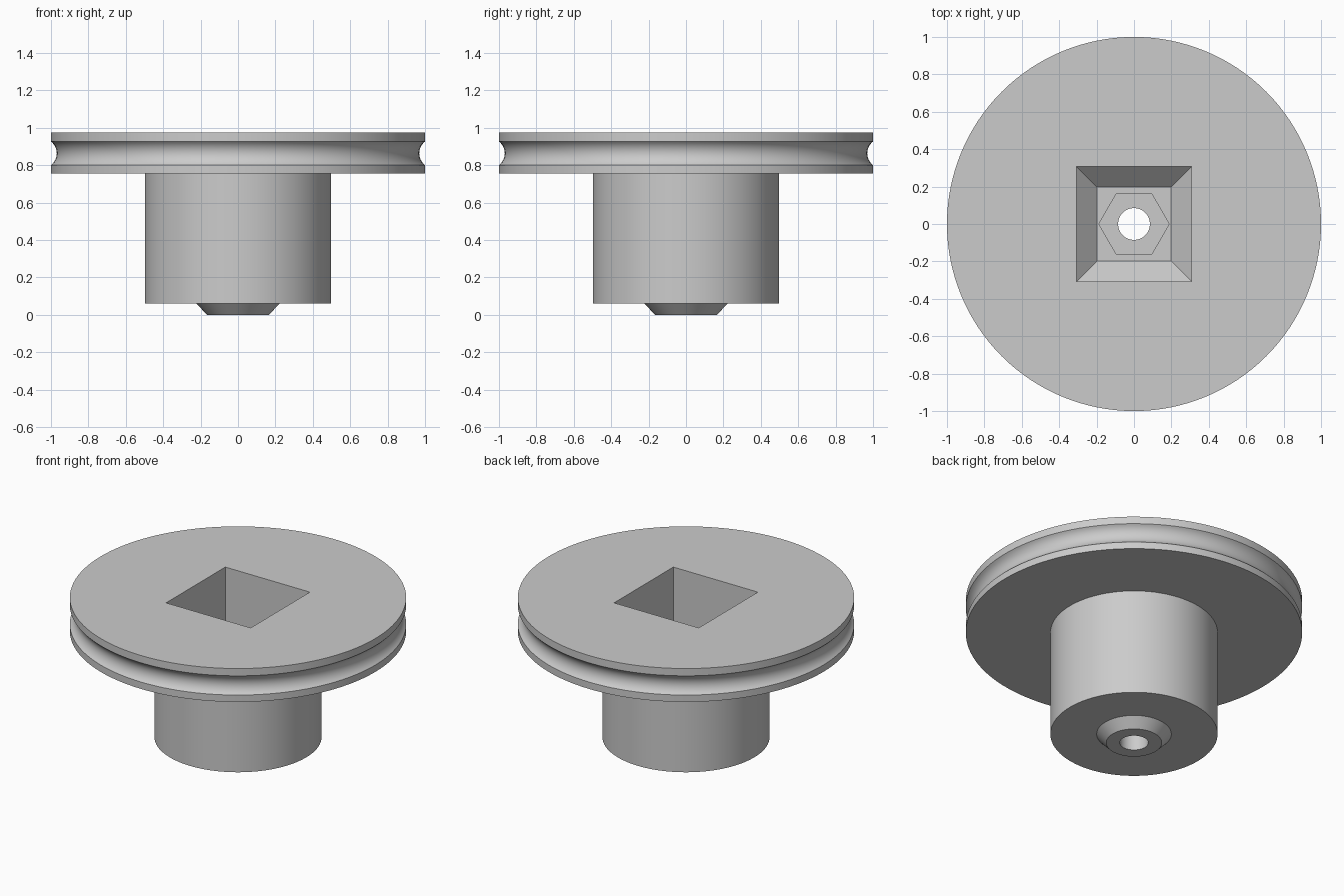
import bpy, bmesh, math

cube = bpy.data.objects.get("Cube")
if cube:
    bpy.data.objects.remove(cube, do_unlink=True)

grey = bpy.data.materials.new("plain_grey")
grey.use_nodes = True
colour = (0.6, 0.6, 0.6, 1)
grey.diffuse_color = colour
grey.node_tree.nodes["Principled BSDF"].inputs["Base Color"].default_value = colour


def stacked_solid(name, profile, sides, turn=0.0):
    """Closed solid from (radius, height) rings, listed bottom to top."""
    bm = bmesh.new()
    rings = []
    for r, z in profile:
        angles = [turn + math.tau * i / sides for i in range(sides)]
        rings.append([bm.verts.new((r * math.cos(a), r * math.sin(a), z)) for a in angles])
    for low, high in zip(rings, rings[1:]):
        for i in range(sides):
            j = (i + 1) % sides
            bm.faces.new((low[i], low[j], high[j], high[i]))
    bm.faces.new(rings[0][::-1])
    bm.faces.new(rings[-1])
    bmesh.ops.recalc_face_normals(bm, faces=bm.faces)
    mesh = bpy.data.meshes.new(name)
    bm.to_mesh(mesh)
    bm.free()
    mesh.materials.append(grey)
    obj = bpy.data.objects.new(name, mesh)
    bpy.context.collection.objects.link(obj)
    return obj


def cut(target, cutter):
    mod = target.modifiers.new("cut", 'BOOLEAN')
    mod.operation = 'DIFFERENCE'
    mod.solver = 'EXACT'
    mod.object = cutter
    bpy.ops.object.select_all(action='DESELECT')
    target.select_set(True)
    bpy.context.view_layer.objects.active = target
    bpy.ops.object.modifier_apply(modifier=mod.name)
    bpy.data.objects.remove(cutter, do_unlink=True)


# Heights of the main steps
HUB, DISC, TOP = 0.06, 0.756, 0.975

# Round groove in the rim, a circular arc of given half width and depth
half, depth, mid, steps = 0.063, 0.031, 0.864, 12
arc_r = (half ** 2 + depth ** 2) / (2 * depth)
sweep = math.asin(half / arc_r)
groove = []
for k in range(steps + 1):
    a = sweep * (2 * k / steps - 1)
    groove.append((1 - depth + arc_r * (1 - math.cos(a)), mid + arc_r * math.sin(a)))

# Pulley body: bottom boss, hub and grooved disc
body = stacked_solid(
    "pulley_wheel",
    [(0.165, 0), (0.222, HUB), (0.497, HUB), (0.497, DISC), (1, DISC)]
    + groove + [(1, TOP)], 128)

# Square socket with tapered floor, hexagonal nut pocket and bolt hole
diag = math.sqrt(2)
cut(body, stacked_solid("socket_cutter", [(0.197 * diag, 0.305), (0.307 * diag, 0.415),
                                          (0.307 * diag, 1.2)], 4, math.pi / 4))
cut(body, stacked_solid("nut_cutter", [(0.188, 0.17), (0.188, 0.4)], 6))
cut(body, stacked_solid("bolt_cutter", [(0.085, -0.2), (0.085, 0.38)], 64))

bpy.ops.object.shade_smooth_by_angle(angle=math.radians(30))
